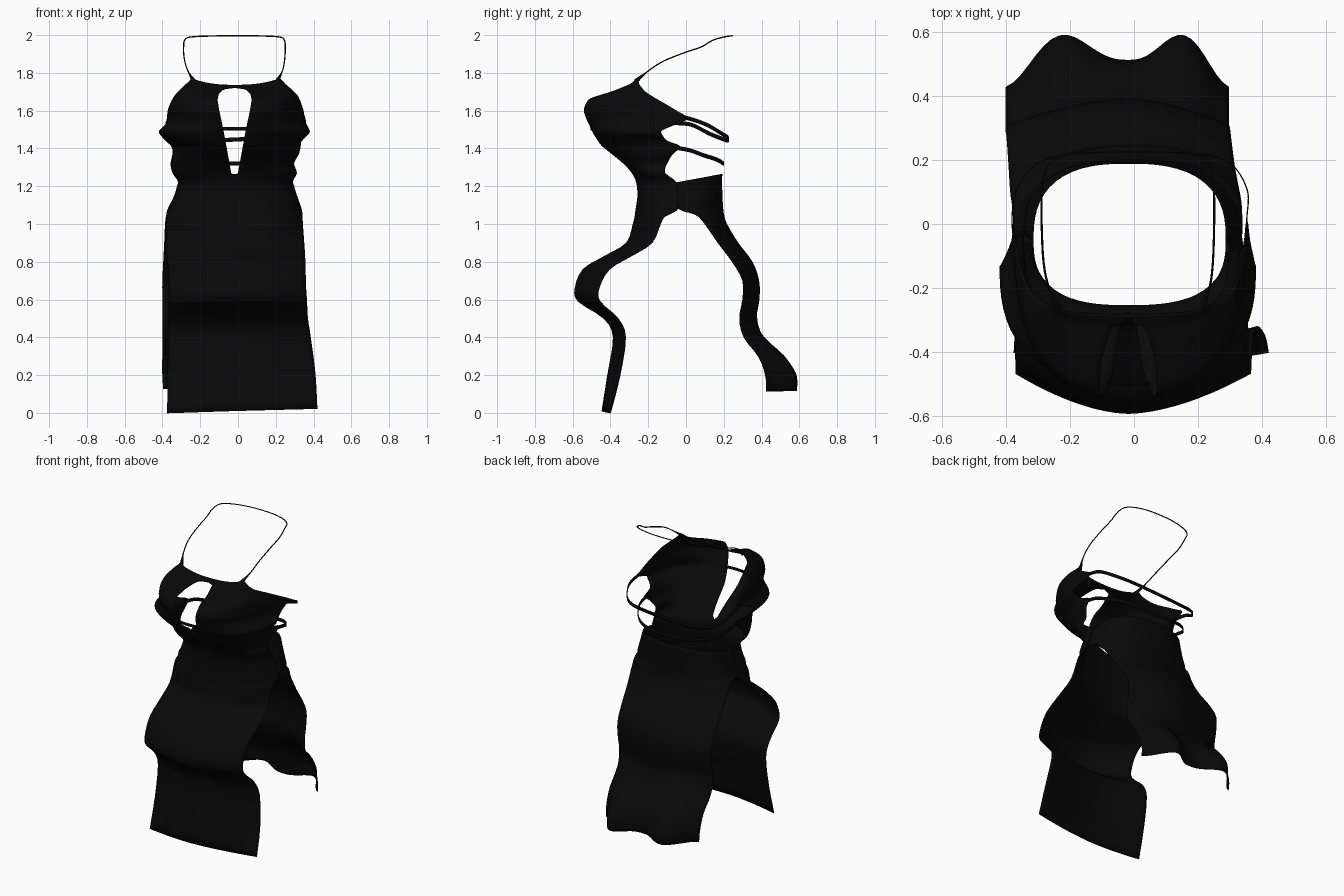
import bpy, bmesh, math

black = bpy.data.materials.new("black_fabric")
black.diffuse_color = (0.0025, 0.0025, 0.0025, 1)


def catmull(pts, steps):
    """Smooth a list of equal-length tuples."""
    out = []
    for i in range(len(pts) - 1):
        p0, p1 = pts[max(i - 1, 0)], pts[i]
        p2, p3 = pts[i + 1], pts[min(i + 2, len(pts) - 1)]
        for s in range(steps):
            t = s / steps
            out.append(tuple(0.5 * (2 * b + (c - a) * t + (2 * a - 5 * b + 4 * c - d) * t * t
                                    + (3 * b - a - 3 * c + d) * t ** 3)
                             for a, b, c, d in zip(p0, p1, p2, p3)))
    out.append(tuple(pts[-1]))
    return out


def lerp_table(table, v):
    if v <= table[0][0]:
        return table[0][1]
    for (a, fa), (b, fb) in zip(table, table[1:]):
        if v <= b:
            return fa + (fb - fa) * (v - a) / (b - a)
    return table[-1][1]


def finish(name, bm, thickness):
    bmesh.ops.remove_doubles(bm, verts=bm.verts, dist=0.0005)
    bmesh.ops.recalc_face_normals(bm, faces=bm.faces)
    me = bpy.data.meshes.new(name)
    bm.to_mesh(me)
    bm.free()
    me.materials.append(black)
    for p in me.polygons:
        p.use_smooth = True
    ob = bpy.data.objects.new(name, me)
    bpy.context.collection.objects.link(ob)
    mod = ob.modifiers.new("cloth", 'SOLIDIFY')
    mod.thickness = thickness
    mod.offset = 0
    return ob


def grid(bm, rows):
    vs = [[bm.verts.new(p) for p in r] for r in rows]
    for a, b in zip(vs, vs[1:]):
        for i in range(len(a) - 1):
            bm.faces.new((a[i], a[i + 1], b[i + 1], b[i]))


def sheet(name, rows, hole, z_shift, wave, cols=16, n=2.6):
    """Loft of half-rings; each row is z, centre y, edge y, left and right half width."""
    bm = bmesh.new()
    mid = -0.018
    for side in (-1, 1):
        pts = []
        for z, yc, ye, xl, xr in rows:
            half = xr - mid if side > 0 else xl + mid
            a0 = math.atan(lerp_table(hole, z) / half)
            flat = min(max((1.1 - z) / 0.2, 0), 1)      # panels are flatter than the waist
            row = []
            for i in range(cols + 1):
                a = a0 + (math.pi / 2 - a0) * i / cols
                s, c = math.sin(a), max(math.cos(a), 0)
                r = (s ** n + c ** n) ** (-1 / n)
                t = i / cols
                x = s * r * (1 - flat) + t * flat
                d = c * r * (1 - flat) + (1 - t ** 1.7) * flat
                y = ye + (yc - ye) * d - wave(z) * math.cos(2 * math.pi * t ** 1.2)
                row.append((mid + side * half * x, y, z + z_shift(z, side * x, d)))
            pts.append(row)
        grid(bm, pts)
    return finish(name, bm, 0.004)


# Front: long panel rising through the waist into the bodice
front_skirt = [
    (0.01, -.445, -.40, .375, .42), (0.2, -.415, -.35, .372, .41), (0.4, -.385, -.32, .37, .385),
    (0.5, -.435, -.36, .37, .37), (0.59, -.57, -.455, .368, .365), (0.66, -.587, -.46, .368, .36),
    (0.76, -.545, -.405, .37, .357), (0.83, -.43, -.29, .375, .355), (0.9, -.315, -.18, .38, .35),
    (1.0, -.28, -.135, .38, .342), (1.04, -.27, -.11, .378, .34), (1.08, -.265, -.04, .37, .335),
    (1.15, -.255, -.04, .335, .31)]
front_bodice = [
    (1.22, -.262, -.05, .315, .288), (1.27, -.285, -.11, .345, .31), (1.32, -.33, -.10, .355, .295),
    (1.37, -.39, -.07, .345, .32), (1.41, -.44, -.03, .35, .33), (1.44, -.465, -.10, .38, .335),
    (1.48, -.49, -.13, .415, .375), (1.50, -.50, -.12, .41, .375), (1.53, -.515, -.05, .38, .36),
    (1.56, -.53, .01, .375, .352), (1.60, -.543, -.05, .37, .345), (1.63, -.535, -.10, .36, .335),
    (1.67, -.51, -.17, .34, .32), (1.70, -.45, -.215, .315, .295), (1.735, -.37, -.245, .28, .255),
    (1.75, -.32, -.25, .262, .24), (1.77, -.28, -.255, .245, .22)]
keyhole = [(1.26, 0), (1.27, .018), (1.5, .06), (1.6, .082), (1.66, .092), (1.71, .085),
           (1.74, .065), (1.75, .05), (1.752, 0)]


def front_shift(z, x, d):
    if z > 1.6:                                   # neckline dips in the middle
        return -0.035 * min(max(z - 1.65, 0) / 0.1, 1) * (1 - min(abs(x), 1) ** 2.5)
    return 0.012 * x * max(0, 1 - z / 0.4)        # slanted hem


sheet("front_panel_and_bodice", catmull(front_skirt + front_bodice, 3), keyhole,
      front_shift, lambda z: 0)

# Back: panel flaring backwards with a rippled hem
back_rows = [
    (0.12, .562, .478, .395, .295), (0.2, .56, .475, .40, .295), (0.3, .515, .42, .40, .295),
    (0.4, .425, .325, .40, .295), (0.5, .375, .285, .40, .295), (0.6, .387, .30, .40, .295),
    (0.7, .385, .30, .40, .298), (0.8, .35, .245, .395, .305), (0.9, .275, .17, .39, .315),
    (1.0, .215, .10, .385, .328), (1.05, .20, .05, .378, .335), (1.08, .195, -.04, .37, .335),
    (1.15, .19, -.04, .335, .31), (1.22, .19, -.05, .315, .288)]
sheet("back_panel", catmull(back_rows, 3), [(0, 0)],
      lambda z, x, d: 0.045 * d * max(0, (z - 1.08) / 0.14) - 0.01 * x * max(0, 1 - z / 0.4),
      lambda z: 0.054 * min(max((0.5 - z) / 0.3, 0), 1))


def ribbon(name, pts, height):
    path = catmull(pts, 6)
    bm = bmesh.new()
    grid(bm, [[(x, y, z - height / 2) for x, y, z in path],
              [(x, y, z + height / 2) for x, y, z in path]])
    return finish(name, bm, 0.004)


# Straps around the back, and the bar across the keyhole
ribbon("upper_back_strap", [
    (-.375, -.06, 1.535), (-.38, .03, 1.525), (-.36, .12, 1.48), (-.29, .195, 1.45),
    (-.15, .222, 1.442), (.15, .222, 1.457), (.29, .195, 1.475), (.352, .11, 1.525),
    (.352, .02, 1.557), (.347, -.05, 1.57)], 0.022)
ribbon("lower_back_strap", [
    (-.345, -.06, 1.405), (-.34, .02, 1.39), (-.315, .09, 1.365), (-.23, .165, 1.34),
    (-.1, .195, 1.322), (.1, .195, 1.322), (.22, .165, 1.34), (.295, .09, 1.365),
    (.322, .02, 1.39), (.325, -.06, 1.405)], 0.022)
ribbon("keyhole_bar", [(-.085, -.498, 1.505), (-.02, -.503, 1.505), (.05, -.498, 1.505)], 0.018)

# Thin halter cord around the neck
cord = bpy.data.curves.new("halter_cord", 'CURVE')
cord.dimensions = '3D'
cord.bevel_depth = 0.0035
cord.bevel_resolution = 1
path = catmull([
    (-.235, -.265, 1.757), (-.265, -.20, 1.81), (-.282, -.12, 1.862), (-.288, 0, 1.91),
    (-.288, .08, 1.937), (-.283, .14, 1.972), (-.25, .20, 1.99), (-.1, .24, 1.996),
    (.1, .24, 1.996), (.22, .20, 1.99), (.246, .14, 1.972), (.25, .08, 1.937),
    (.25, 0, 1.91), (.246, -.12, 1.862), (.235, -.20, 1.81), (.208, -.265, 1.757)], 4)
sp = cord.splines.new('POLY')
sp.points.add(len(path) - 1)
for p, co in zip(sp.points, path):
    p.co = (*co, 1)
    p.radius = 1 + 3 * max(0, (1.80 - co[2]) / 0.05)   # flares where it joins the bodice
cord.materials.append(black)
bpy.context.collection.objects.link(bpy.data.objects.new("halter_cord", cord))
